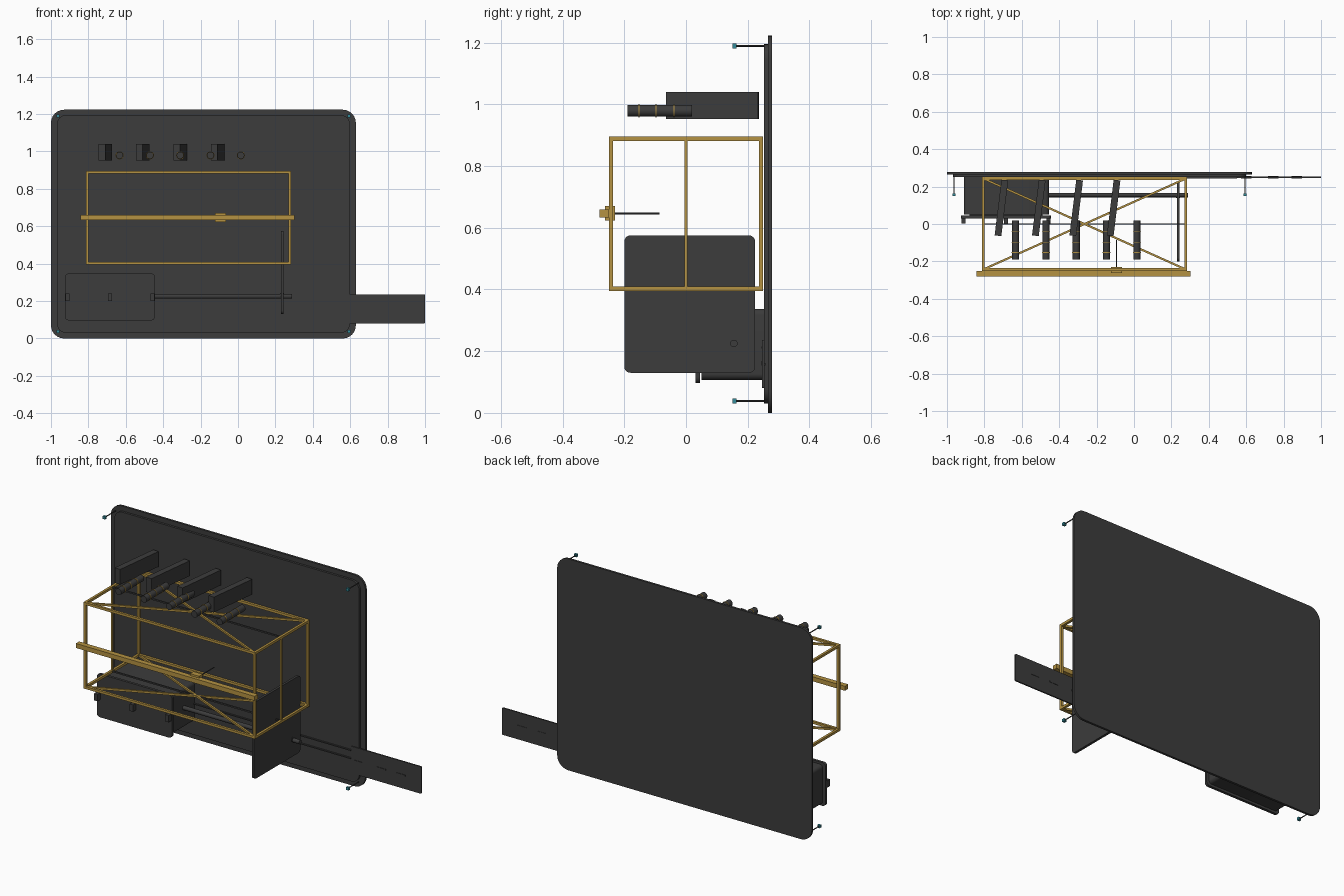
import bpy, bmesh, math
from mathutils import Vector, Matrix

if "Cube" in bpy.data.objects:
    bpy.data.objects.remove(bpy.data.objects["Cube"])


def material(name, rgb):
    m = bpy.data.materials.new(name)
    m.diffuse_color = (*rgb, 1)
    m.use_nodes = True
    m.node_tree.nodes["Principled BSDF"].inputs["Base Color"].default_value = m.diffuse_color
    return m


DARK = material("charcoal", (0.045, 0.045, 0.045))
GOLD = material("gold", (0.46, 0.29, 0.055))
TEAL = material("teal", (0.035, 0.26, 0.32))


def finish(name, bm, mat, smooth=False):
    bmesh.ops.recalc_face_normals(bm, faces=bm.faces)
    me = bpy.data.meshes.new(name)
    bm.to_mesh(me)
    bm.free()
    me.materials.append(mat)
    ob = bpy.data.objects.new(name, me)
    bpy.context.collection.objects.link(ob)
    if smooth:
        bpy.ops.object.select_all(action='DESELECT')
        ob.select_set(True)
        bpy.context.view_layer.objects.active = ob
        bpy.ops.object.shade_smooth_by_angle(angle=math.radians(35))
    return ob


def box(name, lo, hi, mat, radius=0, axis=1, turn=0):
    """Box from corner to corner; edges along axis rounded, turned about z."""
    lo, hi = Vector(lo), Vector(hi)
    bm = bmesh.new()
    bmesh.ops.create_cube(bm, size=1)
    bmesh.ops.scale(bm, vec=hi - lo, verts=bm.verts)
    if radius:
        edges = [e for e in bm.edges
                 if abs((e.verts[0].co - e.verts[1].co).normalized()[axis]) > 0.99]
        bmesh.ops.bevel(bm, geom=edges, offset=radius, segments=6,
                        profile=0.5, affect='EDGES')
    bmesh.ops.rotate(bm, matrix=Matrix.Rotation(turn, 3, 'Z'), verts=bm.verts)
    bmesh.ops.translate(bm, vec=(lo + hi) / 2, verts=bm.verts)
    return finish(name, bm, mat, radius > 0)


def rod(name, a, b, radius, mat, sides=24):
    """Cylinder between two points."""
    a, b = Vector(a), Vector(b)
    bm = bmesh.new()
    bmesh.ops.create_cone(bm, cap_ends=True, segments=sides, radius1=radius,
                          radius2=radius, depth=(b - a).length)
    q = (b - a).to_track_quat('Z', 'Y').to_matrix()
    bmesh.ops.rotate(bm, matrix=q, verts=bm.verts)
    bmesh.ops.translate(bm, vec=(a + b) / 2, verts=bm.verts)
    return finish(name, bm, mat, True)


def beam(name, a, b, t, mat):
    """Square bar between two points."""
    a, b = Vector(a), Vector(b)
    bm = bmesh.new()
    bmesh.ops.create_cube(bm, size=1)
    bmesh.ops.scale(bm, vec=(t, t, (b - a).length), verts=bm.verts)
    q = (b - a).to_track_quat('Z', 'Y').to_matrix()
    bmesh.ops.rotate(bm, matrix=q, verts=bm.verts)
    bmesh.ops.translate(bm, vec=(a + b) / 2, verts=bm.verts)
    return finish(name, bm, mat)


# Back panel with a stepped inner face
box("back_panel", (-1, 0.265, 0), (0.63, 0.278, 1.223), DARK, 0.07)
box("back_panel_step", (-0.968, 0.252, 0.03), (0.599, 0.265, 1.195), DARK, 0.05)

# Corner pins with teal heads
for x in (-0.963, 0.594):
    for z in (0.038, 1.189):
        rod("corner_pin", (x, 0.16, z), (x, 0.255, z), 0.003, DARK, 10)
        box("pin_head", (x - 0.008, 0.15, z - 0.008), (x + 0.008, 0.164, z + 0.008), TEAL)

# Gold cage
X0, X1, Y, Z0, Z1, T = -0.806, 0.277, 0.243, 0.402, 0.888, 0.014
H = T / 2
for z in (Z0, Z1):
    for y in (-Y, Y):
        beam("cage_long_bar", (X0 - H, y, z), (X1 + H, y, z), T, GOLD)
    for x in (X0, X1):
        beam("cage_end_bar", (x, -Y, z), (x, Y, z), T, GOLD)
    beam("cage_diagonal", (X0, -Y, z), (X1, Y, z), 0.011, GOLD)
    beam("cage_diagonal", (X0, Y, z), (X1, -Y, z), 0.011, GOLD)
    beam("cage_centre_bar", (X0, 0, z), (X1, 0, z), 0.008, DARK)
for x in (X0, X1):
    for y in (-Y, Y):
        beam("cage_post", (x, y, Z0), (x, y, Z1), T, GOLD)
    beam("cage_middle_post", (x, 0, Z0), (x, 0, Z1), 0.009, GOLD)

# Front rail, carriage and needle
box("front_rail", (-0.842, -0.28, 0.633), (0.303, -0.25, 0.659), GOLD)
box("carriage", (-0.123, -0.262, 0.623), (-0.065, -0.23, 0.67), GOLD)
rod("needle", (-0.094, -0.232, 0.646), (-0.094, -0.086, 0.646), 0.003, DARK, 10)

# Row of banded cylinders
for i in range(5):
    x = -0.633 + i * 0.162
    rod("cylinder", (x, -0.19, 0.979), (x, 0.02, 0.979), 0.019, DARK)
    for y in (-0.152, -0.097, -0.039):
        rod("cylinder_band", (x, y - 0.002, 0.979), (x, y + 0.002, 0.979), 0.0215, GOLD)

# Row of slanted blocks
for i in range(4):
    x = -0.709 + i * 0.2
    box("slanted_block", (x - 0.018, -0.064, 0.952), (x + 0.018, 0.236, 1.04),
        DARK, turn=math.radians(-7))

# Storage box with rounded cover and tabs
box("storage_box", (-0.91, 0.05, 0.107), (-0.455, 0.255, 0.337), DARK, 0.02)
box("storage_cover", (-0.925, 0.03, 0.097), (-0.444, 0.045, 0.347), DARK, 0.02)
box("cover_core", (-0.88, 0.04, 0.14), (-0.49, 0.06, 0.3), DARK)
for x in (-0.912, -0.685, -0.457):
    box("cover_tab", (x - 0.011, 0.003, 0.2), (x + 0.011, 0.035, 0.24), DARK)

# Upright side plate with a round boss
box("side_plate", (0.229, -0.2, 0.13), (0.243, 0.224, 0.575), DARK, 0.02, 0)
rod("rod_boss", (0.225, 0.153, 0.23), (0.247, 0.153, 0.23), 0.013, DARK)

# Drive rod and long strips
rod("drive_rod", (-0.46, 0.155, 0.225), (0.29, 0.155, 0.225), 0.012, DARK)
for z in (0.165, 0.212):
    box("long_strip", (-0.46, 0.244, z - 0.003), (0.55, 0.253, z + 0.003), DARK)

# Outer tongue plate with small raised marks
box("tongue_plate", (0.55, 0.247, 0.08), (1.0, 0.255, 0.236), DARK, 0.006)
for x in (0.6, 0.745, 0.87):
    box("tongue_mark", (x - 0.028, 0.244, 0.154), (x + 0.028, 0.257, 0.162), DARK)
